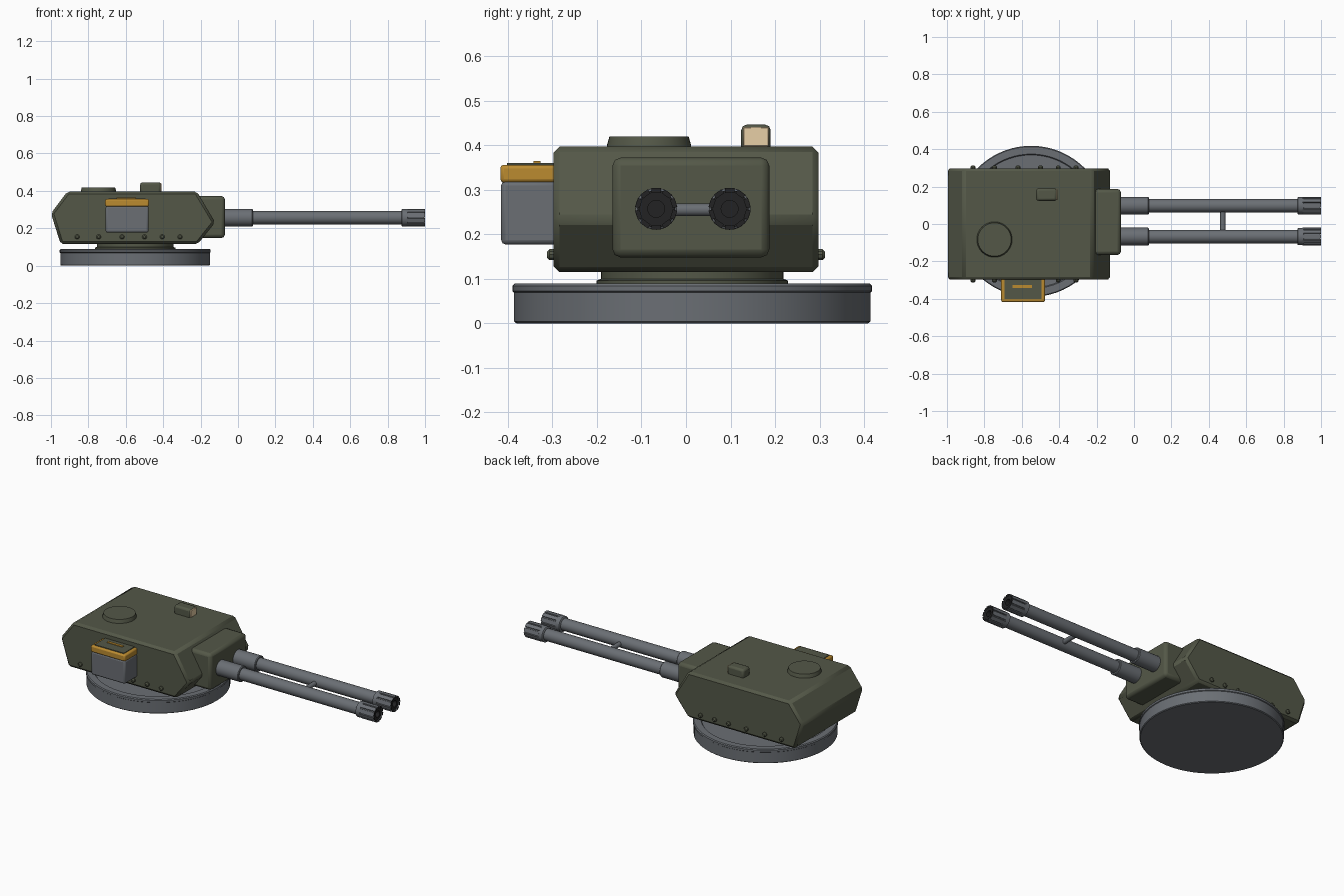
import bpy, bmesh, math
from mathutils import Matrix, Vector

if "Cube" in bpy.data.objects:
    bpy.data.objects.remove(bpy.data.objects["Cube"])


def material(name, rgb):
    m = bpy.data.materials.new(name)
    m.diffuse_color = (*rgb, 1)
    m.use_nodes = True
    m.node_tree.nodes["Principled BSDF"].inputs["Base Color"].default_value = m.diffuse_color
    return m


OLIVE = material("olive paint", (0.088, 0.097, 0.064))
STEEL = material("grey steel", (0.145, 0.158, 0.175))
YELLOW = material("ochre yellow", (0.50, 0.26, 0.03))
CREAM = material("cream glass", (0.80, 0.62, 0.38))
DARK = material("dark muzzle", (0.016, 0.016, 0.017))


def finish(name, bm, mats, bevel=0.0, segments=1, rule=None, angle=30):
    """Turn a bmesh into an object, colour its faces, bevel and smooth it."""
    bmesh.ops.recalc_face_normals(bm, faces=bm.faces)
    if rule:
        for f in bm.faces:
            f.normal_update()
            f.material_index = rule(f)
    me = bpy.data.meshes.new(name)
    bm.to_mesh(me)
    bm.free()
    ob = bpy.data.objects.new(name, me)
    bpy.context.collection.objects.link(ob)
    for m in mats:
        me.materials.append(m)
    if bevel:
        b = ob.modifiers.new("bevel", "BEVEL")
        b.width, b.segments, b.limit_method = bevel, segments, "ANGLE"
    bpy.ops.object.select_all(action="DESELECT")
    ob.select_set(True)
    bpy.context.view_layer.objects.active = ob
    bpy.ops.object.shade_smooth_by_angle(angle=math.radians(angle))
    return ob


def add_box(bm, lo, hi, rot=None):
    lo, hi = Vector(lo), Vector(hi)
    m = Matrix.Translation((lo + hi) / 2) @ Matrix.Diagonal((*(hi - lo), 1))
    bmesh.ops.create_cube(bm, size=1, matrix=rot @ m if rot else m)


def box(name, lo, hi, mats, **kw):
    bm = bmesh.new()
    add_box(bm, lo, hi)
    return finish(name, bm, mats, **kw)


def lathe(name, profile, mats, origin, axis="Z", n=64, **kw):
    """Spin (radius, height) points round an axis; ends are capped."""
    bm = bmesh.new()
    rings = []
    for r, h in profile:
        ring = []
        for i in range(n):
            a = 2 * math.pi * i / n
            c, s = r * math.cos(a), r * math.sin(a)
            p = {"Z": (c, s, h), "X": (h, c, s), "Y": (c, h, s)}[axis]
            ring.append(bm.verts.new(Vector(p) + Vector(origin)))
        rings.append(ring)
    for a, b in zip(rings, rings[1:]):
        for i in range(n):
            j = (i + 1) % n
            bm.faces.new((a[i], a[j], b[j], b[i]))
    bm.faces.new(rings[0])
    bm.faces.new(rings[-1])
    return finish(name, bm, mats, **kw)


# Turning base and neck
CX, CY = -0.55, 0.014
lathe("base_ring", [(0.395, 0), (0.40, 0.004), (0.40, 0.069), (0.404, 0.072),
                    (0.404, 0.084), (0.399, 0.089), (0.36, 0.089), (0.355, 0.083)],
      [STEEL], (CX, CY, 0), n=72)
lathe("turret_neck", [(0.215, 0.08), (0.215, 0.096), (0.205, 0.10), (0.205, 0.13)],
      [OLIVE], (CX, CY, 0))

# Armoured hull, side profile drawn across the width
profile = [(-0.948, 0.115), (-1.0, 0.28), (-0.912, 0.397),
           (-0.22, 0.397), (-0.122, 0.232), (-0.215, 0.115)]
bm = bmesh.new()
left = [bm.verts.new((x, -0.298, z)) for x, z in profile]
right = [bm.verts.new((x, 0.298, z)) for x, z in profile]
bm.faces.new(left)
bm.faces.new(right)
for i in range(len(profile)):
    j = (i + 1) % len(profile)
    bm.faces.new((left[i], left[j], right[j], right[i]))
finish("hull", bm, [OLIVE], bevel=0.014, angle=20)

# Gun mantlet
box("mantlet", (-0.24, -0.165, 0.148), (-0.07, 0.187, 0.372), [OLIVE],
    bevel=0.018, segments=2)

# Side bolts along the lower hull
for side in (-1, 1):
    for k, x in enumerate((-0.86, -0.745, -0.62, -0.5, -0.405, -0.31)):
        lathe(f"hull_bolt_{k}", [(0.013, 0.29 * side), (0.013, 0.306 * side),
                                 (0.007, 0.312 * side)],
              [OLIVE], (x, 0, 0.154), axis="Y", n=10)

# Roof hatch
lathe("roof_hatch", [(0.096, 0.39), (0.094, 0.402), (0.089, 0.419)],
      [OLIVE], (-0.746, -0.083, 0), n=40)

# Periscope with glass on its forward face
box("periscope", (-0.523, 0.124, 0.385), (-0.412, 0.19, 0.446), [OLIVE],
    bevel=0.012, segments=2)
box("periscope_glass", (-0.416, 0.128, 0.397), (-0.409, 0.186, 0.441), [CREAM],
    bevel=0.002)

# Ammunition box on the side, with coloured lid
box("ammo_box", (-0.708, -0.415, 0.177), (-0.478, -0.28, 0.32), [STEEL],
    bevel=0.01, segments=2)
box("ammo_lid", (-0.71, -0.417, 0.316), (-0.476, -0.28, 0.356), [YELLOW],
    bevel=0.008, segments=2)
box("ammo_lid_plate", (-0.692, -0.402, 0.354), (-0.494, -0.29, 0.360), [OLIVE])
box("ammo_lid_handle", (-0.65, -0.343, 0.358), (-0.545, -0.327, 0.364), [YELLOW])

# Twin guns
GZ = 0.257
for k, gy in enumerate((-0.067, 0.098)):
    o = (0, gy, GZ)
    lathe(f"gun_sleeve_{k}", [(0.047, -0.1), (0.047, 0.076), (0.043, 0.08)],
          [STEEL], o, axis="X", n=32)
    lathe(f"gun_barrel_{k}", [(0.036, 0.07), (0.036, 0.89)], [STEEL], o, axis="X", n=32)
    # Muzzle collar, core and recessed bore
    lathe(f"muzzle_{k}", [(0.040, 0.873), (0.0465, 0.877), (0.0465, 0.905),
                          (0.0425, 0.908), (0.0425, 0.995), (0.019, 0.995), (0.019, 0.94)],
          [STEEL, DARK], o, axis="X", n=30,
          rule=lambda f, gy=gy: int(f.calc_center_median().x > 0.93 and
                                    (abs(f.normal.x) > 0.9 or
                                     math.hypot(f.calc_center_median().y - gy,
                                                f.calc_center_median().z - GZ) < 0.03)))
    # Ribs round the muzzle
    bm = bmesh.new()
    for i in range(10):
        rot = Matrix.Translation(o) @ Matrix.Rotation(2 * math.pi * i / 10, 4, "X")
        add_box(bm, (0.90, -0.0105, 0.036), (1.0, 0.0105, 0.0465), rot)
    finish(f"muzzle_ribs_{k}", bm, [STEEL, DARK], rule=lambda f: int(f.normal.x > 0.9))

# Brace between the barrels
lathe("barrel_brace", [(0.014, -0.05), (0.014, 0.08)], [STEEL], (0.475, 0, 0.255),
      axis="Y", n=16)
